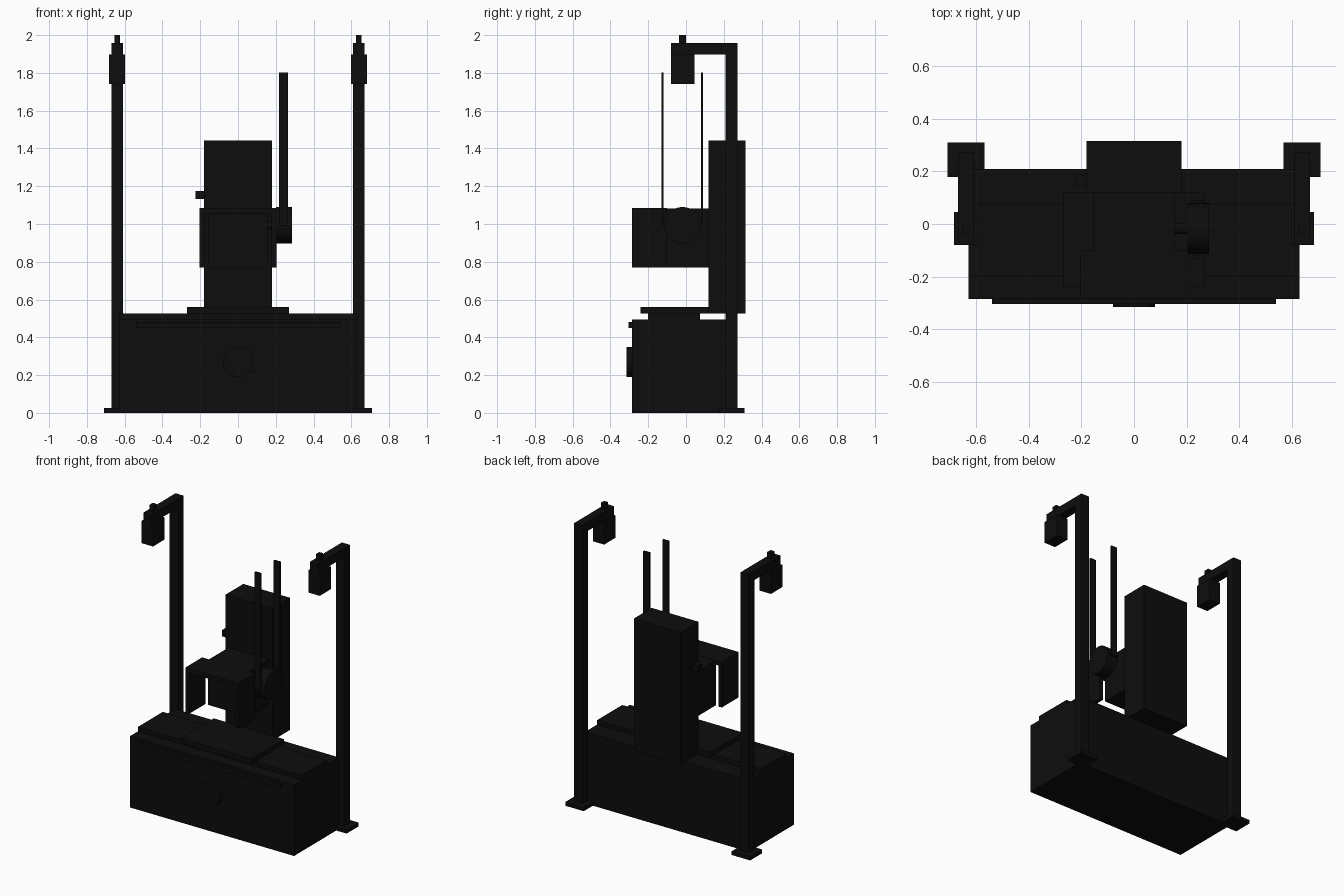
import bpy
import math

cube = bpy.data.objects.get("Cube")
if cube:
    bpy.data.objects.remove(cube, do_unlink=True)

black = bpy.data.materials.new("matte_black")
black.use_nodes = True
black.diffuse_color = (0.004, 0.004, 0.004, 1)
black.node_tree.nodes["Principled BSDF"].inputs["Base Color"].default_value = black.diffuse_color


def box(name, x, y, z):
    """Box from its (min, max) range on each axis."""
    ranges = (x, y, z)
    bpy.ops.mesh.primitive_cube_add(size=1, location=[sum(r) / 2 for r in ranges])
    ob = bpy.context.object
    ob.name = name
    ob.scale = [r[1] - r[0] for r in ranges]
    bpy.ops.object.transform_apply(location=False, rotation=False, scale=True)
    ob.data.materials.append(black)
    return ob


def disc(name, centre, radius, depth, rotation):
    """Cylinder with smooth sides and sharp rims."""
    bpy.ops.mesh.primitive_cylinder_add(vertices=32, radius=radius, depth=depth,
                                        location=centre, rotation=rotation)
    ob = bpy.context.object
    ob.name = name
    ob.data.materials.append(black)
    bpy.ops.object.shade_smooth_by_angle()
    return ob


def pair(name, x, y, z):
    """Two boxes mirrored across x = 0."""
    box("left_" + name, x, y, z)
    box("right_" + name, (-x[1], -x[0]), y, z)


ALONG_X = (0, math.pi / 2, 0)
ALONG_Y = (math.pi / 2, 0, 0)

# Cabinet with front lip and round knob
box("cabinet", (-0.63, 0.63), (-0.285, 0.21), (0, 0.495))
box("front_lip", (-0.54, 0.54), (-0.305, -0.28), (0.45, 0.48))
disc("front_knob", (0, -0.298, 0.27), 0.08, 0.036, ALONG_Y)

# Sliding bed and work table
box("bed", (-0.63, 0.63), (-0.2, 0.075), (0.49, 0.526))
box("work_table", (-0.27, 0.27), (-0.24, 0.12), (0.526, 0.56))

# Column with side switch
box("column", (-0.18, 0.18), (0.12, 0.315), (0.526, 1.443))
box("side_switch", (-0.225, -0.175), (0.145, 0.19), (1.132, 1.175))

# Head block under an open hood
box("head_block", (-0.155, 0.155), (-0.105, 0.125), (0.77, 1.083))
box("hood_top", (-0.205, 0.205), (-0.285, -0.1), (1.055, 1.085))
pair("hood_side", (0.178, 0.205), (-0.285, -0.1), (0.77, 1.06))

# Drive wheel with two belt strands
disc("drive_shaft", (0.18, -0.018, 0.993), 0.02, 0.06, ALONG_X)
disc("drive_wheel", (0.244, -0.018, 0.993), 0.097, 0.084, ALONG_X)
for name, y in (("front_belt", -0.125), ("back_belt", 0.085)):
    box(name, (0.218, 0.265), (y - 0.006, y + 0.006), (0.99, 1.803))

# Lamp posts on both sides
pair("post_foot", (0.568, 0.71), (0.178, 0.31), (0, 0.026))
pair("post", (0.608, 0.67), (0.208, 0.272), (0.02, 1.958))
pair("lamp_arm", (0.608, 0.67), (-0.08, 0.21), (1.897, 1.958))
pair("lamp_box", (0.597, 0.684), (-0.08, 0.045), (1.742, 1.897))
pair("lamp_cap", (0.624, 0.654), (-0.036, 0), (1.95, 2.0))
